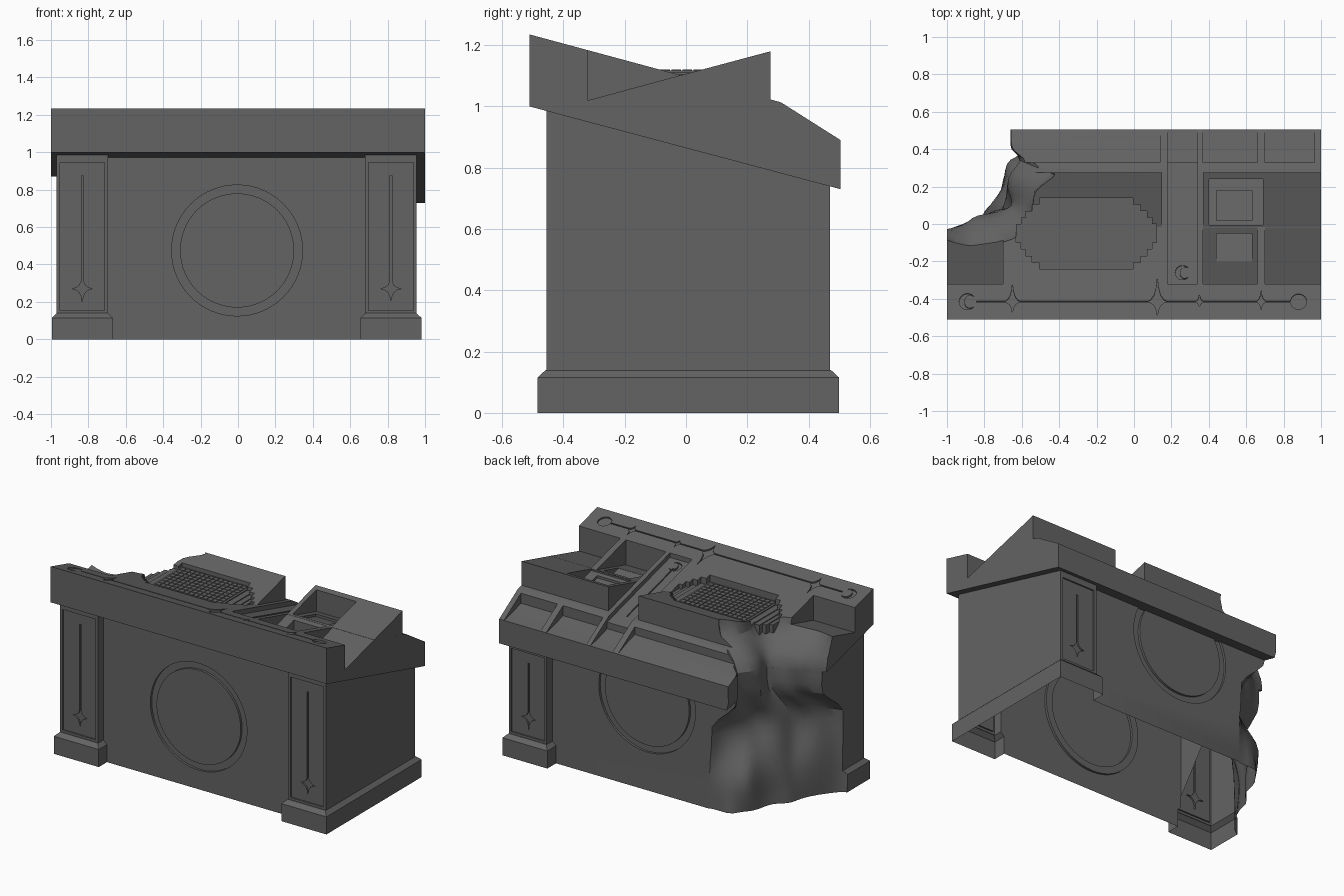
import bpy, bmesh, math
from mathutils import Matrix, Vector

old = bpy.data.objects.get("Cube")
if old:
    bpy.data.objects.remove(old, do_unlink=True)

stone = bpy.data.materials.new("dark grey stone")
stone.use_nodes = True
GREY = (0.125, 0.125, 0.125, 1)
stone.diffuse_color = GREY
stone.node_tree.nodes["Principled BSDF"].inputs["Base Color"].default_value = GREY

SLOPE = 0.27
TILT = -math.atan(SLOPE)


def deck(y):
    """Height of the sloping desk surface."""
    return 1.235 - SLOPE * (y + 0.51)


def under(y):
    """Height of the underside of the desk top."""
    return 1.0 - 0.266 * (y + 0.51)


def make(name, bm):
    bmesh.ops.recalc_face_normals(bm, faces=bm.faces)
    me = bpy.data.meshes.new(name)
    bm.to_mesh(me)
    bm.free()
    ob = bpy.data.objects.new(name, me)
    bpy.context.collection.objects.link(ob)
    me.materials.append(stone)
    return ob


def loft(name, rings):
    """Closed solid through rings of equal length."""
    bm = bmesh.new()
    loops = [[bm.verts.new(p) for p in r] for r in rings]
    n = len(loops[0])
    for a, b in zip(loops, loops[1:]):
        for i in range(n):
            j = (i + 1) % n
            bm.faces.new((a[i], a[j], b[j], b[i]))
    bm.faces.new(loops[0])
    bm.faces.new(loops[-1][::-1])
    return make(name, bm)


def prism(name, x0, x1, profile):
    return loft(name, [[(x, y, z) for y, z in profile] for x in (x0, x1)])


def box(name, x0, x1, y0, y1, z0, z1):
    return prism(name, x0, x1, [(y0, z0), (y1, z0), (y1, z1), (y0, z1)])


def boolean(ob, tool, op="DIFFERENCE"):
    mod = ob.modifiers.new("cut", "BOOLEAN")
    mod.object, mod.operation, mod.solver = tool, op, "EXACT"
    dg = bpy.context.evaluated_depsgraph_get()
    me = bpy.data.meshes.new_from_object(ob.evaluated_get(dg))
    ob.modifiers.clear()
    ob.data = me
    bpy.data.objects.remove(tool, do_unlink=True)


def engrave(ob, outline, at, turn, depth=0.01):
    """Sink a flat outline into a surface."""
    m = Matrix.Translation(at) @ Matrix.Rotation(turn, 4, "X")
    boolean(ob, loft("cutter", [[m @ Vector((x, y, z)) for x, y in outline]
                                for z in (-depth, depth)]))


def ellipse(rx, ry, power=1, n=24):
    def c(v):
        return math.copysign(abs(v) ** power, v)
    return [(rx * c(math.cos(t)), ry * c(math.sin(t)))
            for t in (math.tau * i / n for i in range(n))]


def star(rx, down, up):
    return [(x, y * (up if y > 0 else down)) for x, y in ellipse(rx, 1, 4)]


def crescent(r):
    arc = [math.radians(a) for a in range(40, 321, 20)]
    outer = [(r * math.cos(a), r * math.sin(a)) for a in arc]
    return outer + [(0.65 * x + 0.27 * r, 0.8 * y) for x, y in outer[-2:0:-1]]


def strip(w, h):
    return [(-w, -h), (w, -h), (w, h), (-w, h)]


# Contours of the melted corner: floor, hollow waist, desk top edge and desk surface
LOW = [(-1.1, -.26), (-.95, -.22), (-.82, -.02), (-.76, .12), (-.68, .28), (-.6, .38), (-.44, .42), (-.34, .6)]
WAIST = [(-1.1, -.3), (-.96, -.24), (-.86, -.13), (-.74, -.02), (-.66, .12), (-.57, .25), (-.47, .41), (-.42, .6)]
OUTER = [(-1.1, -.05), (-.92, 0), (-.8, .05), (-.67, .08), (-.68, .2), (-.61, .34), (-.66, .42), (-.66, .6)]
INNER = [(-1.1, -.05), (-.92, -.12), (-.78, -.13), (-.56, 0), (-.52, .18), (-.42, .26), (-.56, .38), (-.68, .6)]


def spline(pts, steps=4):
    p = [Vector(q) for q in [pts[0]] + pts + [pts[-1]]]
    out = []
    for a, b, c, d in zip(p, p[1:], p[2:], p[3:]):
        for t in (i / steps for i in range(steps)):
            out.append(0.5 * (2 * b + (c - a) * t + (2 * a - 5 * b + 4 * c - d) * t * t
                              + (3 * b - a - 3 * c + d) * t ** 3))
    return out + [p[-1]]


def melt_cutter():
    levels = [(z, spline(c)) for z, c in ((-.1, LOW), (.15, LOW), (.52, WAIST), (.76, OUTER),
                                          (.9, OUTER), (1.12, INNER), (1.5, INNER))]
    rings = []
    for k in range(-1, 24):
        z = 0.06 * k
        (z0, lower), (z1, upper) = next(p for p in zip(levels, levels[1:]) if z < p[1][0])
        t = (z - z0) / (z1 - z0)
        ring = []
        for i, (a, b) in enumerate(zip(lower, upper)):
            q = a.lerp(b, t * t * (3 - 2 * t))
            w = 0.012 * math.sin(math.pi * i / (len(lower) - 1)) * (
                math.sin(0.55 * i + 7 * z) + math.sin(1.1 * i - 9 * z))
            ring.append((q.x + 0.8 * w, q.y - 0.6 * w, z))
        rings.append(ring + [(-1.6, 0.9, z), (-1.6, -0.15, z)])
    return loft("melt_cutter", rings)


# Desk top: sloping slab with a bevelled rear edge
top = prism("desk_top", -1, 1, [(-.51, 1), (-.51, 1.235), (.31, deck(.31)), (.505, .89), (.505, .73)])

# Raised rear consoles and the matching sunken fronts
for x0, x1 in ((-0.999, 0.15), (0.37, 0.9999)):
    boolean(top, prism("console", x0, x1, [(-.08, 1.085), (.275, 1.18), (.275, .95), (-.08, 1.03)]), "UNION")
for x0, x1 in ((-1.1, -0.7), (0.37, 0.66), (0.7, 1.1)):
    boolean(top, prism("notch", x0, x1, [(-.32, 1.02), (-.02, 1.1015), (-.02, 1.4), (-.32, 1.4)]))

# Pits with sunken trays in the framed console
for x0, x1, y0, y1, d in ((.4, .69, -.005, .24, .004), (.44, .63, .02, .18, .02), (.44, .63, -.2, -.05, .1)):
    boolean(top, prism("pit", x0, x1, [(y0, deck(y0) - d), (y1, deck(y1) - d), (y1, 1.5), (y0, 1.5)]))

# Channel between the consoles
boolean(top, prism("channel", .18, .34, [(-.32, deck(-.32) - .03), (.335, deck(.335) - .03), (.335, 1.3), (-.32, 1.3)]))
engrave(top, strip(0.004, 0.25), (0.26, 0.0, deck(0) - 0.03), TILT, 0.006)

# Stepped bays between ribs along the rear bevel
for x0, x1, d in ((-.9, .14, .015), (.18, .34, 0), (.37, .66, 0), (.7, .965, 0)):
    boolean(top, prism("bay", x0, x1, [(.33, .935 + d), (.43, .905 + d), (.504, .889), (.55, .88), (.55, 1.2), (.33, 1.2)]))

# Engraved border: rule, stars, moon and sun
Y = -0.415


def border(outline, x):
    engrave(top, outline, (x, Y, deck(Y)), TILT)


border(strip(0.84, 0.004), -0.003)
for x, rx, down, up in ((-.65, .055, .07, .115), (.125, .065, .088, .15), (.35, .035, .035, .05), (.68, .04, .05, .07)):
    border(star(rx, down, up), x)
border(crescent(0.045), -0.89)
border(ellipse(0.043, 0.043), 0.88)
engrave(top, crescent(0.04), (0.26, -0.26, deck(-0.26) - 0.03), TILT)

# Keyboard well with stepped outline
TIERS = [(.25, .19), (.29, .155), (.325, .12), (.35, .085), (.375, .05)]
KX, KY = -0.255, -0.05
for i, (hx, hy) in enumerate(TIERS):
    boolean(top, box("well", KX - hx, KX + hx, KY - hy, KY + hy, 1.112 - .005 * i, 1.5))

# Melted rear corner of the desk top
boolean(top, melt_cutter())

# Keyboard tiers and keys
for i, (hx, hy) in enumerate(TIERS):
    box("keyboard_tier", KX - hx, KX + hx, KY - hy, KY + hy, 1.04, 1.117 - .006 * i)
bm = bmesh.new()
for i in range(14):
    for j in range(10):
        x, y = KX + (i - 6.5) * 0.034, KY + (j - 4.5) * 0.036
        m = Matrix.Translation((x, y, 1.116)) @ Matrix.Diagonal((0.029, 0.031, 0.01, 1))
        bmesh.ops.create_cube(bm, size=1, matrix=m)
make("keys", bm)


# Cabinet: core, end piers and plinths
def pier(name, x0, x1, y0, y1):
    return prism(name, x0, x1, [(y0, 0), (y0, under(y0) + .02), (y1, under(y1) + .02), (y1, 0)])


body = pier("cabinet", -0.9, 0.9, -0.40, 0.41)
for side in (-1, 1):
    cx = -0.0075 + side * 0.825
    boolean(body, pier("pier", cx - .1375, cx + .1375, -.455, .47), "UNION")
    plinth = [[(cx + sx * (.163 - d), .0075 + sy * (.4925 - d), z)
               for sx, sy in ((-1, -1), (1, -1), (1, 1), (-1, 1))]
              for z, d in ((0, 0), (.115, 0), (.14, .027))]
    boolean(body, loft("plinth", plinth), "UNION")
    # Sunken pier panels with an engraved sword and star
    for y, z1 in ((-.455, .945), (.47, .7)):
        boolean(body, box("panel", cx - .12, cx + .12, y - .01, y + .01, .155, z1))
        f = y - math.copysign(0.01, y)
        mid, half = (0.25 + z1 - .07) / 2, (z1 - .07 - .25) / 2
        engrave(body, strip(0.005, half), (cx, f, mid), math.pi / 2)
        engrave(body, star(0.06, 0.075, 0.075), (cx, f, 0.27), math.pi / 2)

# Round grooves around flat medallions, the rear one tucked under the desk top
for y, s, cz in ((-.40, 1, .475), (.41, -1, .6)):
    hub = min(.305, under(y) + .015 - cz) if s > 0 else .305
    for r, d0, d1, op in ((.35, -.02, .015, "DIFFERENCE"), (hub, 0, .03, "UNION")):
        rings = [[(-.005 + x, y + s * d, min(cz + z, under(y) + .01)) for x, z in ellipse(r, r, n=64)]
                 for d in (d0, d1)]
        boolean(body, loft("medallion", rings), op)

# Melted rear corner of the cabinet, left open underneath
boolean(body, melt_cutter())
bm = bmesh.new()
bm.from_mesh(body.data)
floor = [f for f in bm.faces if f.calc_center_median().z < 0.001]
bmesh.ops.delete(bm, geom=floor, context="FACES")
bm.to_mesh(body.data)
bm.free()

for ob in (top, body):
    bpy.ops.object.select_all(action="DESELECT")
    ob.select_set(True)
    bpy.context.view_layer.objects.active = ob
    bpy.ops.object.shade_smooth_by_angle(angle=math.radians(30))
